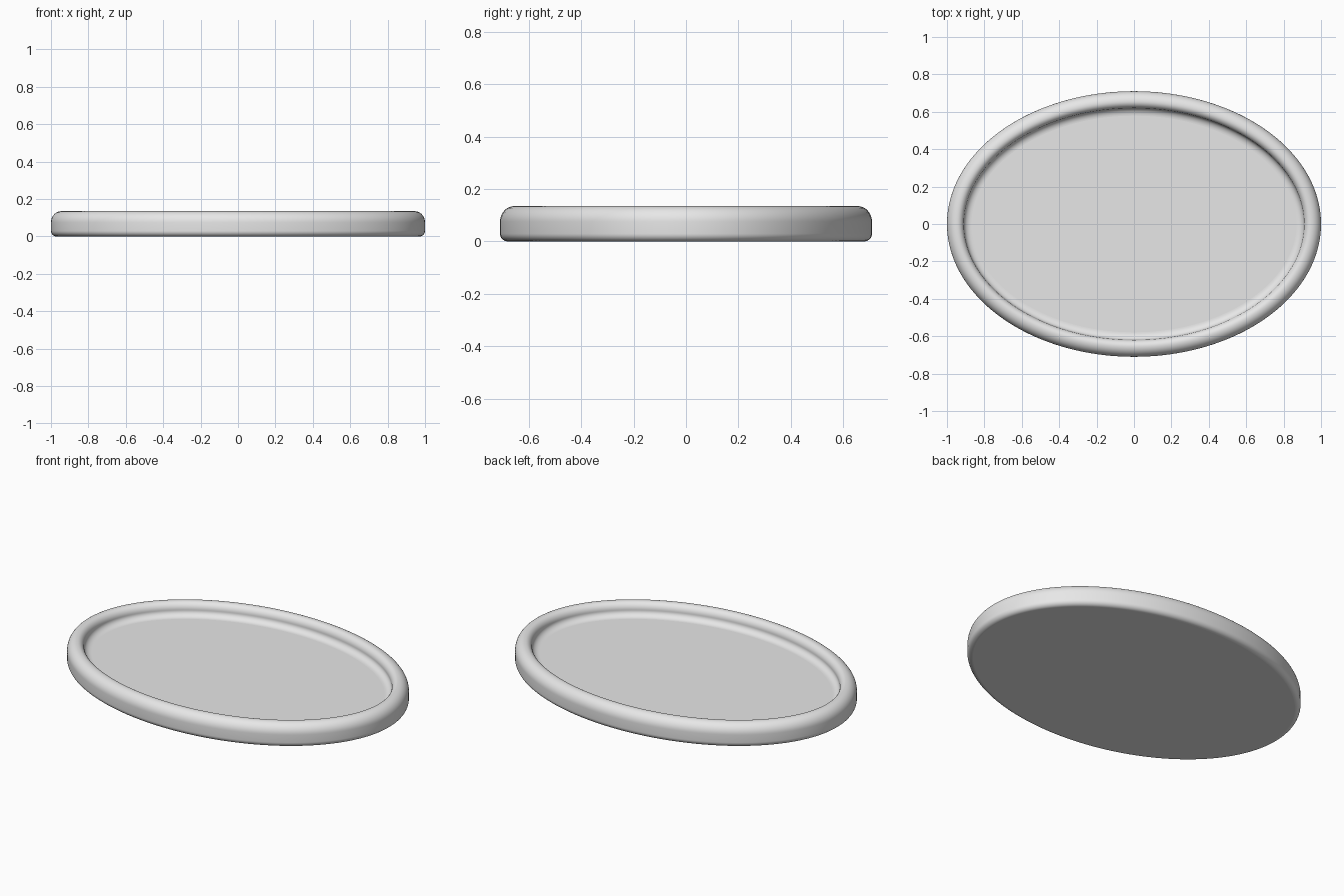
import bpy
import bmesh
from math import sin, cos, pi, radians, hypot

cube = bpy.data.objects.get("Cube")
if cube:
    bpy.data.objects.remove(cube, do_unlink=True)

HALF_X, HALF_Y = 1.0, 0.71
HEIGHT, FLOOR = 0.135, 0.06
SEGMENTS = 160

grey = bpy.data.materials.new("light_grey")
grey.use_nodes = True
grey.diffuse_color = (0.8, 0.8, 0.8, 1)
grey.node_tree.nodes["Principled BSDF"].inputs["Base Color"].default_value = grey.diffuse_color


def arc(cx, cz, rx, rz, start, end, steps=10):
    """Elliptical arc of (inset, height) points, angles in degrees."""
    angles = [radians(start + (end - start) * i / steps) for i in range(steps + 1)]
    return [(cx + rx * cos(a), cz + rz * sin(a)) for a in angles]


# Rim section from the underside, over the rounded lip, to the dish floor
profile = arc(0.03, 0.03, 0.03, 0.03, 270, 180, 8)
profile += arc(0.055, 0.075, 0.055, HEIGHT - 0.075, 180, 90, 12)
profile += arc(0.055, 0.095, 0.036, HEIGHT - 0.095, 80, 0, 10)
profile += arc(0.131, FLOOR + 0.033, 0.04, 0.033, 180, 270, 10)


def oval_ring(bm, inset, z):
    """Ring of vertices at a constant distance inside the outer oval."""
    ring = []
    for i in range(SEGMENTS):
        a = 2 * pi * i / SEGMENTS
        nx, ny = cos(a) / HALF_X, sin(a) / HALF_Y
        n = hypot(nx, ny)
        ring.append(bm.verts.new((HALF_X * cos(a) - inset * nx / n,
                                  HALF_Y * sin(a) - inset * ny / n, z)))
    return ring


# Sweep the section around the oval
bm = bmesh.new()
rings = [oval_ring(bm, inset, z) for inset, z in profile]
for low, high in zip(rings, rings[1:]):
    for i in range(SEGMENTS):
        j = (i + 1) % SEGMENTS
        bm.faces.new((low[i], low[j], high[j], high[i])).smooth = True

# Flat underside and flat dish floor
bm.faces.new(rings[0][::-1])
bm.faces.new(rings[-1])
bmesh.ops.recalc_face_normals(bm, faces=bm.faces[:])

mesh = bpy.data.meshes.new("oval_tray")
bm.to_mesh(mesh)
bm.free()
mesh.materials.append(grey)
tray = bpy.data.objects.new("oval_tray", mesh)
bpy.context.collection.objects.link(tray)
